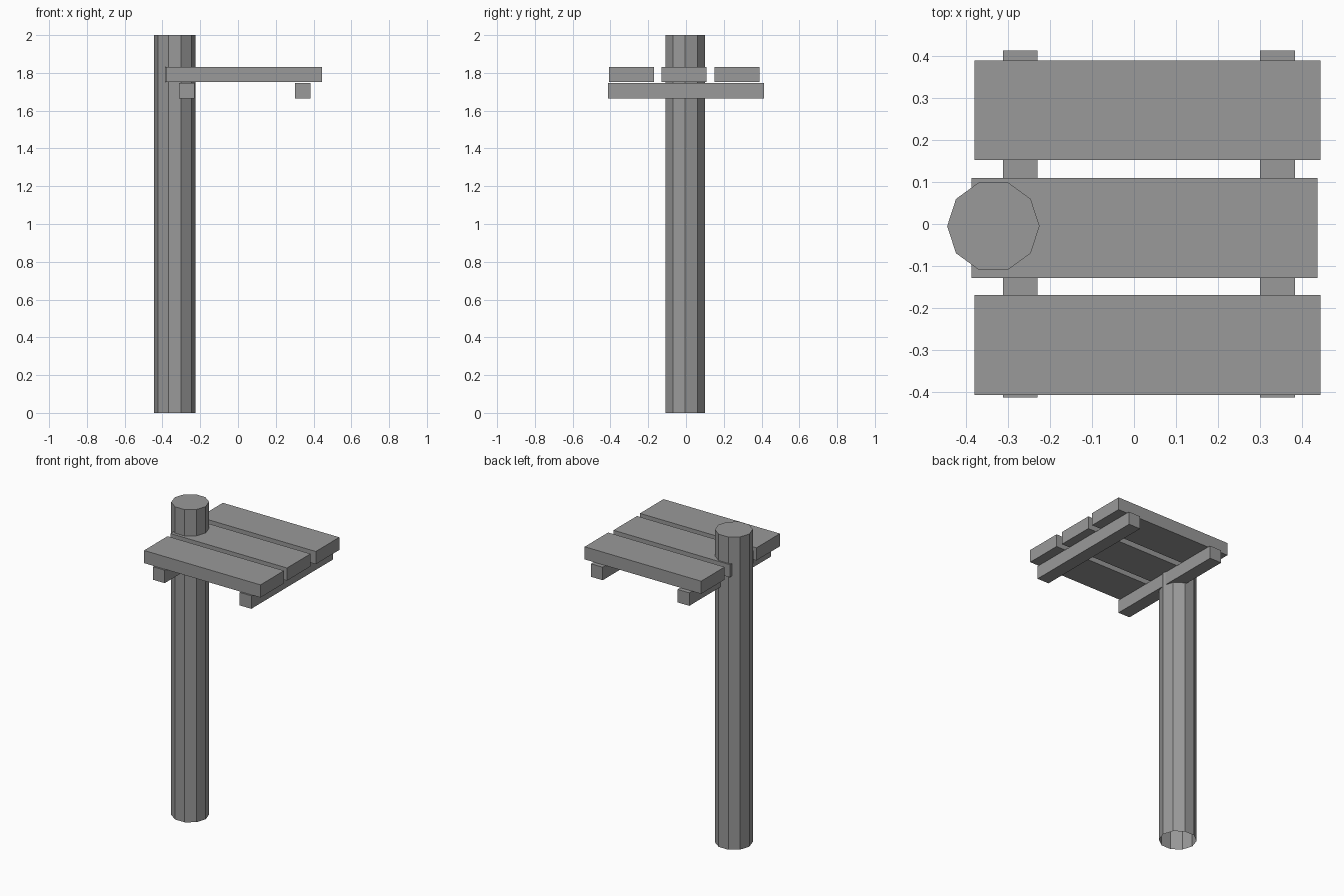
import bpy, bmesh, math
from mathutils import Matrix

if "Cube" in bpy.data.objects:
    bpy.data.objects.remove(bpy.data.objects["Cube"])

# Dark grey shared by all parts
grey = bpy.data.materials.new("dark_grey")
grey.diffuse_color = (0.32, 0.32, 0.32, 1)
grey.use_nodes = True
grey.node_tree.nodes["Principled BSDF"].inputs["Base Color"].default_value = grey.diffuse_color


def finish(name, bm):
    bmesh.ops.recalc_face_normals(bm, faces=bm.faces)
    mesh = bpy.data.meshes.new(name)
    bm.to_mesh(mesh)
    bm.free()
    mesh.materials.append(grey)
    obj = bpy.data.objects.new(name, mesh)
    bpy.context.collection.objects.link(obj)
    return obj


def box(name, center, size):
    bm = bmesh.new()
    bmesh.ops.create_cube(bm, size=1, matrix=Matrix.Translation(center) @ Matrix.Diagonal((*size, 1)))
    return finish(name, bm)


# Ten-sided post, capped on top and open at the foot
SIDES, RADIUS, HEIGHT = 10, 0.11, 2.0
bm = bmesh.new()
ring = [bm.verts.new((-0.335 + RADIUS * math.cos(a), -0.005 + RADIUS * math.sin(a), HEIGHT))
        for a in (math.tau * i / SIDES for i in range(SIDES))]
top = bm.faces.new(ring)
wall = bmesh.ops.extrude_edge_only(bm, edges=top.edges[:])
foot = [g for g in wall["geom"] if isinstance(g, bmesh.types.BMVert)]
bmesh.ops.translate(bm, verts=foot, vec=(0, 0, -HEIGHT))
finish("post", bm)

# Two support beams under the planks
for name, x in (("inner_beam", -0.271), ("outer_beam", 0.342)):
    box(name, (x, 0, 1.706), (0.083, 0.826, 0.083))

# Three platform planks, the middle one shifted slightly towards the post
for name, x, y in (("front_plank", 0.032, -0.288),
                   ("middle_plank", 0.025, -0.01),
                   ("back_plank", 0.032, 0.271)):
    box(name, (x, y, 1.791), (0.824, 0.238, 0.081))
